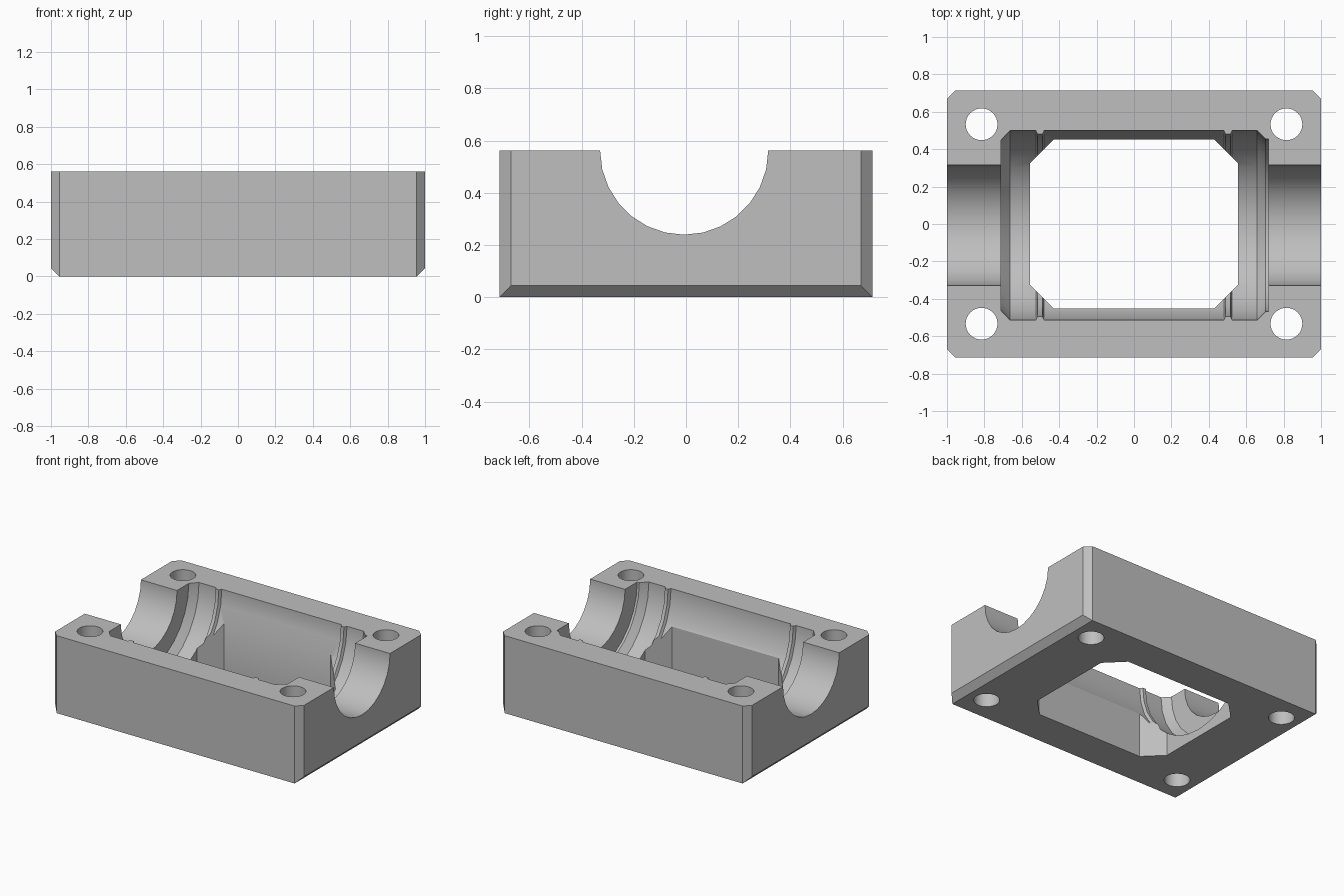
import bpy, bmesh, math
from mathutils import Vector, Matrix

if "Cube" in bpy.data.objects:
    bpy.data.objects.remove(bpy.data.objects["Cube"])

HALF_X, HALF_Y, HEIGHT, CHAMFER = 1.0, 0.715, 0.562, 0.045
BORE_Y = -0.007

grey = bpy.data.materials.new("plain grey")
grey.use_nodes = True
grey.diffuse_color = (0.52, 0.52, 0.52, 1)
grey.node_tree.nodes["Principled BSDF"].inputs["Base Color"].default_value = grey.diffuse_color


def finish(name, bm, helper=False):
    bmesh.ops.recalc_face_normals(bm, faces=bm.faces)
    mesh = bpy.data.meshes.new(name)
    bm.to_mesh(mesh)
    bm.free()
    mesh.materials.append(grey)
    obj = bpy.data.objects.new(name, mesh)
    bpy.context.scene.collection.objects.link(obj)
    obj.hide_render = helper
    return obj


def prism(name, outline):
    """Vertical cutter reaching through the whole block."""
    bm = bmesh.new()
    face = bm.faces.new([bm.verts.new((x, y, -0.1)) for x, y in outline])
    ext = bmesh.ops.extrude_face_region(bm, geom=[face])
    top = [v for v in ext["geom"] if isinstance(v, bmesh.types.BMVert)]
    bmesh.ops.translate(bm, verts=top, vec=(0, 0, 1))
    return finish(name, bm, True)


def lathe_x(name, profile, sides):
    """Solid of revolution about the bore axis."""
    bm = bmesh.new()
    rings = []
    for x, r in profile:
        rings.append([bm.verts.new((x, BORE_Y + r * math.sin(a), HEIGHT - 0.0005 - r * math.cos(a)))
                      for a in (math.tau * i / sides for i in range(sides))])
    for a, b in zip(rings, rings[1:]):
        for i in range(sides):
            j = (i + 1) % sides
            bm.faces.new((a[i], a[j], b[j], b[i]))
    bm.faces.new(rings[0])
    bm.faces.new(rings[-1])
    return finish(name, bm, True)


# block with chamfered uprights and chamfered lower end edges
bm = bmesh.new()
bmesh.ops.create_cube(bm, size=1, matrix=Matrix.Translation((0, 0, HEIGHT / 2))
                      @ Matrix.Diagonal((2 * HALF_X, 2 * HALF_Y, HEIGHT, 1)))
cuts = []
for sx in (-1, 1):
    cuts.append((Vector((sx * (HALF_X - CHAMFER), 0, 0)), Vector((sx, 0, -1))))
    for sy in (-1, 1):
        cuts.append((Vector((sx * (HALF_X - CHAMFER), sy * HALF_Y, 0)), Vector((sx, sy, 0))))
for point, normal in cuts:
    cut = bmesh.ops.bisect_plane(bm, geom=bm.verts[:] + bm.edges[:] + bm.faces[:],
                                 plane_co=point, plane_no=normal, clear_outer=True)
    rim = [e for e in cut["geom_cut"] if isinstance(e, bmesh.types.BMEdge)]
    bmesh.ops.contextual_create(bm, geom=rim)
block = finish("bearing_block", bm)

# stepped half-round cavity, with a small retaining ridge near each end
half = [(-0.525, 0.507), (-0.515, 0.487), (-0.49, 0.487), (-0.48, 0.507)]
profile = ([(-1.1, 0.322), (-0.71, 0.322), (-0.71, 0.457), (-0.663, 0.507)] + half
           + [(-x, r) for x, r in reversed(half)]
           + [(0.658, 0.507), (0.703, 0.462), (0.72, 0.462), (0.72, 0.322), (1.1, 0.322)])
cutters = [lathe_x("bore_cutter", profile, 28)]

# floor opening with cut corners
wx, wy, cx, cy = 0.555, 0.452, 0.428, 0.325
cutters.append(prism("opening_cutter", [(wx, -cy), (wx, cy), (cx, wy), (-cx, wy),
                                        (-wx, cy), (-wx, -cy), (-cx, -wy), (cx, -wy)]))

# four bolt holes
for sx in (-1, 1):
    for sy in (-1, 1):
        ring = [(sx * 0.815 + 0.085 * math.cos(math.tau * i / 32),
                 sy * 0.533 + 0.085 * math.sin(math.tau * i / 32)) for i in range(32)]
        cutters.append(prism("bolt_hole_cutter", ring))

bpy.context.view_layer.objects.active = block
for cutter in cutters:
    mod = block.modifiers.new("cut", "BOOLEAN")
    mod.operation, mod.solver, mod.object = "DIFFERENCE", "EXACT", cutter
    bpy.ops.object.modifier_apply(modifier=mod.name)
    bpy.data.objects.remove(cutter)

bpy.ops.object.select_all(action="DESELECT")
block.select_set(True)
bpy.ops.object.shade_smooth_by_angle(angle=math.radians(25))
